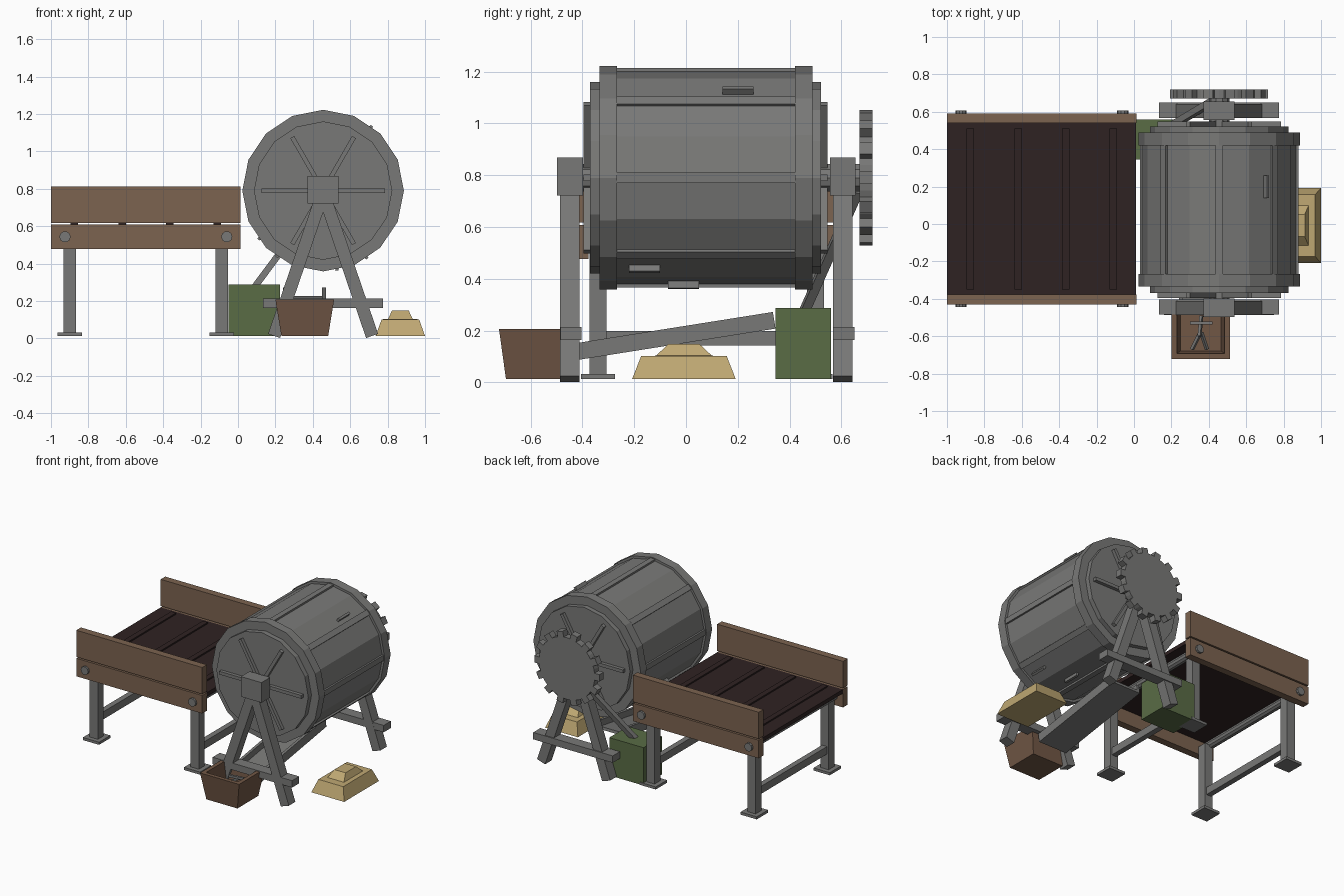
import bpy, bmesh, math
from mathutils import Matrix, Vector

if "Cube" in bpy.data.objects:
    bpy.data.objects.remove(bpy.data.objects["Cube"])

def material(name, rgb):
    m = bpy.data.materials.new(name)
    m.diffuse_color = (*rgb, 1)
    m.use_nodes = True
    m.node_tree.nodes["Principled BSDF"].inputs["Base Color"].default_value = m.diffuse_color
    return m

STEEL = material("steel grey", (0.19, 0.19, 0.185))
WOOD = material("board brown", (0.20, 0.125, 0.08))
CRATE = material("crate brown", (0.165, 0.095, 0.06))
BELT = material("belt dark", (0.028, 0.016, 0.016))
GREEN = material("motor green", (0.10, 0.15, 0.06))
SAND = material("sand yellow", (0.52, 0.39, 0.17))

def finish(bm, name, mat):
    bmesh.ops.recalc_face_normals(bm, faces=bm.faces)
    me = bpy.data.meshes.new(name)
    bm.to_mesh(me)
    bm.free()
    me.materials.append(mat)
    ob = bpy.data.objects.new(name, me)
    bpy.context.collection.objects.link(ob)
    return ob

def add_box(bm, lo, hi, matrix=Matrix()):
    lo, hi = Vector(lo), Vector(hi)
    size = Matrix.Diagonal((*(hi - lo), 1))
    bmesh.ops.create_cube(bm, size=1, matrix=matrix @ Matrix.Translation((lo + hi) / 2) @ size)

def box(name, mat, lo, hi):
    bm = bmesh.new()
    add_box(bm, lo, hi)
    return finish(bm, name, mat)

def beam(name, mat, a, b, w, d):
    """Square bar from a to b; d is its depth along y for bars lying in the xz plane."""
    a, b = Vector(a), Vector(b)
    z = (b - a).normalized()
    x = Vector((0, 1, 0)).cross(z).normalized()
    y = z.cross(x)
    rot = Matrix((x, y, z)).transposed().to_4x4()
    bm = bmesh.new()
    add_box(bm, (-w / 2, -d / 2, 0), (w / 2, d / 2, (b - a).length), Matrix.Translation(a) @ rot)
    return finish(bm, name, mat)

def cyl_y(name, mat, x, z, r, y0, y1, sides):
    """Cylinder along y with corners on the x and z axes."""
    bm = bmesh.new()
    ring = [(x + r * math.cos(t * math.tau / sides), z + r * math.sin(t * math.tau / sides))
            for t in range(sides)]
    f = bm.faces.new([bm.verts.new((px, y0, pz)) for px, pz in ring])
    out = bmesh.ops.extrude_face_region(bm, geom=[f])["geom"]
    bmesh.ops.translate(bm, vec=(0, y1 - y0, 0), verts=[v for v in out if isinstance(v, bmesh.types.BMVert)])
    return finish(bm, name, mat)

def frustum(bm, cx, cy, levels):
    """Stack of rectangles (half x, half y, z), capped at both ends."""
    rings = [[bm.verts.new((cx + sx * hx, cy + sy * hy, z))
              for sx, sy in ((-1, -1), (1, -1), (1, 1), (-1, 1))] for hx, hy, z in levels]
    for a, b in zip(rings, rings[1:]):
        for i in range(4):
            bm.faces.new((a[i], a[(i + 1) % 4], b[(i + 1) % 4], b[i]))
    bm.faces.new(rings[0])
    bm.faces.new(rings[-1])

G = 0.013            # floor height of the flat-bottomed parts
CX, CZ = 0.455, 0.79  # drum axis

# Drum: shell, end flanges, end caps
cyl_y("drum_shell", STEEL, CX, CZ, 0.415, -0.30, 0.46, 16)
for name, y0, y1 in (("front", -0.333, -0.267), ("back", 0.42, 0.488)):
    cyl_y(name + "_flange", STEEL, CX, CZ, 0.432, y0, y1, 16)
cyl_y("front_end_cap", STEEL, CX, CZ, 0.37, -0.37, -0.30, 16)
cyl_y("back_end_cap", STEEL, CX, CZ, 0.37, 0.45, 0.522, 16)
cyl_y("axle", STEEL, CX, CZ, 0.055, -0.45, 0.69, 10)

# Ribs along the shell, spokes on the end caps
def spin(angle):
    return Matrix.Translation((CX, 0, CZ)) @ Matrix.Rotation(-angle, 4, 'Y')

bm = bmesh.new()
for i in range(8):
    add_box(bm, (0.38, -0.28, -0.02), (0.424, 0.44, 0.02), spin(i * math.tau / 8))
finish(bm, "drum_ribs", STEEL)
bm = bmesh.new()
for i in range(6):
    for y0, y1 in ((-0.395, -0.36), (0.51, 0.547)):
        add_box(bm, (0.03, y0, -0.012), (0.33, y1, 0.012), spin(i * math.tau / 6))
finish(bm, "drum_spokes", STEEL)
# Small patches riveted to the shell
bm = bmesh.new()
for deg, y in ((53, 0.2), (217, 0.1), (235, 0.25), (280, -0.01), (303, -0.16)):
    add_box(bm, (0.40, y - 0.06, -0.008), (0.434, y + 0.06, 0.008), spin(math.radians(deg)))
finish(bm, "drum_patches", STEEL)

# Gear at the back
cyl_y("gear_disc", STEEL, CX, CZ, 0.225, 0.67, 0.72, 28)
bm = bmesh.new()
for i in range(14):
    add_box(bm, (0.20, 0.67, -0.025), (0.262, 0.72, 0.025), spin(i * math.tau / 14))
finish(bm, "gear_teeth", STEEL)

# A-frame stands with bearings
for name, y in (("front", -0.448), ("back", 0.605)):
    box(name + "_bearing", STEEL, (CX - 0.083, y - 0.05, 0.722), (CX + 0.083, y + 0.05, 0.868))
    for side, s in (("left", -1), ("right", 1)):
        beam(f"{name}_{side}_stand_leg", STEEL, (CX + s * 0.262, y, 0.013),
             (CX + s * 0.01, y, 0.75), 0.068, 0.075)
    box(name + "_stand_crossbar", STEEL, (0.135, y - 0.037, 0.163), (0.775, y + 0.045, 0.213))

# Conveyor: belt, cleats, side boards, rollers, legs
box("belt", BELT, (-1, -0.38, 0.58), (0.012, 0.545, 0.608))
for i in range(4):
    x = -0.875 + i * 0.255
    box(f"belt_cleat_{i + 1}", BELT, (x - 0.02, -0.35, 0.60), (x + 0.02, 0.51, 0.618))
for name, y0, y1 in (("front", -0.43, -0.377), ("back", 0.54, 0.592)):
    box(name + "_upper_board", WOOD, (-1, y0, 0.618), (0.013, y1, 0.812))
    box(name + "_lower_board", WOOD, (-1, y0, 0.477), (0.013, y1, 0.608))
for side, xr, xl in (("left", -0.925, -0.9), ("right", -0.06, -0.087)):
    cyl_y(side + "_roller", STEEL, xr, 0.543, 0.03, -0.445, 0.608, 10)
    for name, y in (("front", -0.34), ("back", 0.50)):
        box(f"{name}_{side}_conveyor_leg", STEEL, (xl - 0.033, y - 0.033, 0.02), (xl + 0.033, y + 0.033, 0.53))
        box(f"{name}_{side}_foot", STEEL, (xl - 0.065, y - 0.065, G), (xl + 0.065, y + 0.065, 0.032))
    box(side + "_conveyor_tie", STEEL, (xl - 0.02, -0.34, 0.143), (xl + 0.02, 0.50, 0.198))

# Motor box and its drive rod to the gear
box("motor_box", GREEN, (-0.05, 0.345, G), (0.225, 0.56, 0.288))
beam("drive_rod", STEEL, (0.085, 0.455, 0.27), (CX - 0.02, 0.665, 0.74), 0.035, 0.035)

# Sloping discharge chute: floor plate and two side walls
tilt = Matrix.Translation((0.355, -0.41, 0.088)) @ Matrix.Rotation(math.radians(9), 4, 'X')
bm = bmesh.new()
add_box(bm, (-0.115, 0, 0), (0.115, 0.765, 0.02), tilt)
for s in (-1, 1):
    add_box(bm, (s * 0.105 - 0.01, 0, 0), (s * 0.105 + 0.01, 0.765, 0.065), tilt)
finish(bm, "discharge_chute", STEEL)

# Open tapered crate, with scrap rods inside
bm = bmesh.new()
frustum(bm, 0.357, -0.575, [(0.125, 0.12, G), (0.157, 0.147, 0.207),
                            (0.128, 0.118, 0.207), (0.108, 0.103, 0.06)])
finish(bm, "crate", CRATE)
rods = (((0.30, -0.53, 0.14), (0.42, -0.53, 0.15)), ((0.36, -0.49, 0.12), (0.35, -0.60, 0.14)),
        ((0.35, -0.59, 0.13), (0.31, -0.67, 0.10)), ((0.36, -0.58, 0.13), (0.39, -0.67, 0.10)))
for i, (a, b) in enumerate(rods):
    beam(f"scrap_rod_{i + 1}", STEEL, a, b, 0.016, 0.016)

# Stepped sand pile
bm = bmesh.new()
frustum(bm, 0.868, -0.008, [(0.132, 0.20, G), (0.10, 0.165, 0.102), (0.066, 0.108, 0.103), (0.045, 0.06, 0.148)])
finish(bm, "sand_pile", SAND)
